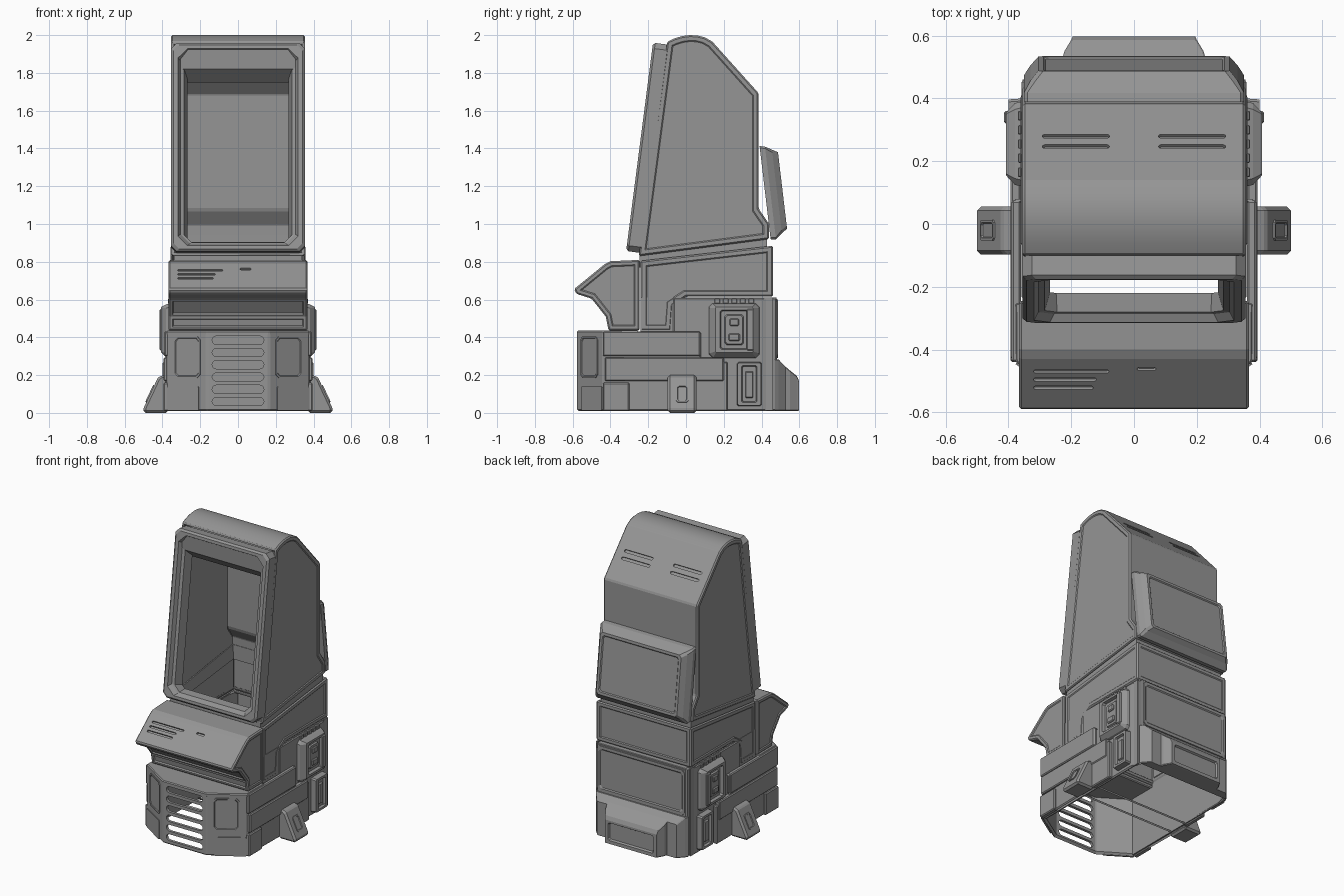
import bpy, bmesh, math
from mathutils import Vector

if "Cube" in bpy.data.objects:
    bpy.data.objects.remove(bpy.data.objects["Cube"])

gray = bpy.data.materials.new("cabinet gray")
gray.diffuse_color = (0.3, 0.3, 0.3, 1)
gray.use_nodes = True
gray.node_tree.nodes["Principled BSDF"].inputs["Base Color"].default_value = gray.diffuse_color
X, Y, Z = Vector((1, 0, 0)), Vector((0, 1, 0)), Vector((0, 0, 1))


def finish(bm, name, mirror=False, thick=0, cutter=None):
    bm.normal_update()
    me = bpy.data.meshes.new(name)
    bm.to_mesh(me)
    bm.free()
    me.materials.append(gray)
    ob = bpy.data.objects.new(name, me)
    bpy.context.collection.objects.link(ob)
    if mirror:
        ob.modifiers.new("mirror", 'MIRROR')
    if thick:
        s = ob.modifiers.new("wall", 'SOLIDIFY')
        s.thickness, s.offset = thick, -1
    if cutter:
        b = ob.modifiers.new("slots", 'BOOLEAN')
        b.object, b.solver = cutter, 'EXACT'
    return ob


def prism(pts, axis, a, b, bevel=0.008):
    """Closed prism: pts are (y, z) for axis x, (x, z) for axis y, (x, y) for axis z."""
    bm = bmesh.new()
    put = {'x': lambda p, t: (t, *p), 'y': lambda p, t: (p[0], t, p[1]),
           'z': lambda p, t: (*p, t)}[axis]
    lo = [bm.verts.new(put(p, a)) for p in pts]
    hi = [bm.verts.new(put(p, b)) for p in pts]
    bm.faces.new(lo)
    bm.faces.new(hi)
    for i in range(len(pts)):
        j = (i + 1) % len(pts)
        bm.faces.new((lo[i], lo[j], hi[j], hi[i]))
    bmesh.ops.recalc_face_normals(bm, faces=bm.faces)
    if bevel:
        sharp = [e for e in bm.edges if e.calc_face_angle(0) > math.radians(30)]
        bmesh.ops.bevel(bm, geom=sharp, offset=bevel, segments=1, affect='EDGES',
                        clamp_overlap=True)
        bm.normal_update()
    return bm


def recess(bm, rule, margin=0.02, depth=0.005):
    """Sunken panel on each large face chosen by the rule."""
    for f in [f for f in bm.faces if f.calc_area() > 0.012 and rule(f)]:
        bmesh.ops.inset_individual(bm, faces=[f], thickness=margin, use_even_offset=True)
        bmesh.ops.inset_individual(bm, faces=[f], thickness=0.006, depth=-depth,
                                   use_even_offset=True)
    bm.normal_update()


def drop(bm, rule):
    bmesh.ops.delete(bm, geom=[f for f in bm.faces if rule(f)], context='FACES')


def panel(name, o, U, V, loops, ring=False, mirror=False):
    """Stack of clipped rectangles (half width, v0, v1, clip, height) bridged together."""
    o, N, bm, rows = Vector(o), U.cross(V), bmesh.new(), []
    for w, v0, v1, c, h in loops:
        uv = [(-w + c, v0), (w - c, v0), (w, v0 + c), (w, v1 - c),
              (w - c, v1), (-w + c, v1), (-w, v1 - c), (-w, v0 + c)]
        rows.append([bm.verts.new(o + U * u + V * v + N * h) for u, v in uv])
    pairs = list(zip(rows, rows[1:]))
    if ring:
        pairs.append((rows[-1], rows[0]))
    else:
        bm.faces.new(rows[0])
        bm.faces.new(rows[-1])
    for r, s in pairs:
        for i in range(8):
            j = (i + 1) % 8
            bm.faces.new((r[i], r[j], s[j], s[i]))
    bmesh.ops.recalc_face_normals(bm, faces=bm.faces)
    return finish(bm, name, mirror)


def slots(name, items, U, V, r, h):
    """Round-ended cutters: items are (centre, half length)."""
    N, bm = U.cross(V), bmesh.new()
    for c, l in items:
        pts = []
        for side, start in ((1, -90), (-1, 90)):
            for k in range(7):
                t = math.radians(start + 30 * k)
                pts.append(Vector(c) + U * (side * (l - r) + r * math.cos(t)) + V * (r * math.sin(t)))
        lo, hi = [[bm.verts.new(p + N * s) for p in pts] for s in (-h, h)]
        bm.faces.new(lo)
        bm.faces.new(hi)
        for i in range(14):
            j = (i + 1) % 14
            bm.faces.new((lo[i], lo[j], hi[j], hi[i]))
    bmesh.ops.recalc_face_normals(bm, faces=bm.faces)
    ob = finish(bm, name)
    ob.hide_render = True
    return ob


def box(name, x, y, z, mirror=False, bevel=0.006):
    return finish(prism([(x[0], y[0]), (x[1], y[0]), (x[1], y[1]), (x[0], y[1])], 'z', *z, bevel),
                  name, mirror)


# hood: hollow shell, open at the front and below, with roof vents
up = Vector((0, -0.668, 0.744))
vents = slots("roof_vent_cutter", [((s * 0.185, y, z), 0.107) for s in (-1, 1)
              for y, z in ((0.28, 1.809), (0.247, 1.846))], -X, up, 0.009, 0.011)
bm = prism([(-0.25, 0.83), (-0.10, 1.965), (-0.06, 1.983), (-0.02, 1.995), (0.02, 2.0),
            (0.06, 1.998), (0.1, 1.988), (0.14, 1.965), (0.385, 1.692), (0.385, 1.08),
            (0.44, 1.0), (0.44, 0.92)], 'x', -0.355, 0.355)
recess(bm, lambda f: abs(f.normal.x) > 0.9)
drop(bm, lambda f: f.normal.z < -0.9 or f.normal.y < -0.9)
finish(bm, "hood", thick=0.02, cutter=vents)

# sloped screen frame and marquee
slope = Vector((0, 0.128, 0.992)).normalized()
panel("screen_frame", (0, -0.317, 0.857), X, slope, [
    (0.355, 0, 1.112, 0.03, -0.08), (0.355, 0, 1.112, 0.03, -0.012),
    (0.342, 0.012, 1.1, 0.03, 0), (0.318, 0.03, 1.08, 0.05, 0),
    (0.305, 0.042, 1.068, 0.05, -0.025), (0.285, 0.05, 1.06, 0.04, -0.03),
    (0.268, 0.06, 1.05, 0.02, -0.09)], ring=True)
finish(prism([(-0.172, 1.925), (-0.165, 1.82), (-0.09, 1.75), (-0.075, 1.75), (-0.06, 1.94)],
             'x', -0.305, 0.305, 0), "marquee")

# recessed seam between hood and waist
bm = prism([(-0.245, 0.77), (0.43, 0.84), (0.43, 0.94), (-0.245, 0.85)], 'x', -0.34, 0.34, 0)
drop(bm, lambda f: abs(f.normal.z) > 0.9)
finish(bm, "seam_collar", thick=0.015)

# waist shell with L-shaped side panels
bm = prism([(-0.24, 0.805), (0.46, 0.885), (0.46, 0.615), (0, 0.615), (-0.07, 0.57),
            (-0.08, 0.435), (-0.24, 0.435)], 'x', -0.358, 0.358)
recess(bm, lambda f: abs(f.normal.x) > 0.9 or (f.normal.y > 0.9 and f.calc_center_median().y > 0.3))
drop(bm, lambda f: abs(f.normal.x) < 0.6 and f.calc_area() > 0.01
     and f.calc_center_median().y < 0.43)
finish(bm, "waist", thick=0.018)

# control desk with slots on its sloped top and a sunken panel underneath
desk_up = Vector((0, 0.163, 0.133)).normalized()
desk = [((x, y, 0.788 + (y + 0.43) * 0.816), l) for x, y, l in
        ((-0.2, -0.47, 0.12), (-0.22, -0.496, 0.1), (-0.225, -0.522, 0.095), (0.04, -0.462, 0.03))]
cut = slots("desk_slot_cutter", desk, X, desk_up, 0.007, 0.012)
bm = prism([(-0.245, 0.81), (-0.40, 0.803), (-0.43, 0.788), (-0.593, 0.655), (-0.58, 0.63),
            (-0.50, 0.605), (-0.425, 0.51), (-0.41, 0.435), (-0.245, 0.435)], 'x', -0.367, 0.367)
recess(bm, lambda f: abs(f.normal.x) > 0.9, 0.016)
recess(bm, lambda f: f.normal.y < -0.3 and f.calc_center_median().z < 0.6, 0.012, 0.008)
finish(bm, "control_desk", cutter=cut)

# base front: hollow, chamfered nose with a slotted grille
grille = slots("grille_cutter", [((0, -0.575, 0.06 + 0.065 * i), 0.137) for i in range(6)],
               X, Z, 0.022, 0.06)
half = [(0.165, -0.577), (0.378, -0.44), (0.385, 0.08)]
bm = prism(half + [(-x, y) for x, y in reversed(half)], 'z', 0.01, 0.43)
drop(bm, lambda f: abs(f.normal.z) > 0.9 or f.normal.y > 0.9)
finish(bm, "base_front", thick=0.02, cutter=grille)
deck = half[:2] + [(0.38, -0.25)]
finish(prism(deck + [(-x, y) for x, y in reversed(deck)], 'z', 0.41, 0.435, 0.006), "base_deck")

# smooth inner wall of the hollow base
finish(prism([(-0.43, 0.012), (0.46, 0.012), (0.46, 0.61), (-0.24, 0.61), (-0.24, 0.41),
              (-0.43, 0.41)], 'x', 0.347, 0.356, 0), "base_liner", True)

# lamp panels and toe plates on the nose chamfers
along = Vector((0.213, 0.137, 0)).normalized()
panel("lamp_panel", (0.268, -0.511, 0), along, Z, [
    (0.082, 0.185, 0.405, 0.018, -0.01), (0.082, 0.185, 0.405, 0.018, 0.005),
    (0.074, 0.193, 0.397, 0.016, 0.005), (0.07, 0.197, 0.393, 0.015, 0.001)], mirror=True)
panel("toe_plate", (0.29, -0.496, 0), along, Z, [
    (0.1, 0.012, 0.14, 0.006, -0.01), (0.1, 0.012, 0.14, 0.006, 0.006)], mirror=True)

# base side bands
box("side_band_upper", (0.36, 0.39), (-0.44, 0.075), (0.30, 0.432), True)
box("side_band_middle", (0.36, 0.394), (-0.43, 0.2), (0.168, 0.294), True)
box("side_band_lower", (0.358, 0.388), (0.05, 0.22), (0.01, 0.27), True)
box("side_toe", (0.36, 0.394), (-0.44, -0.30), (0.01, 0.16), True)

# rear body shell
half = [(0.362, -0.07), (0.362, 0.40), (0.34, 0.482)]
bm = prism(half + [(-x, y) for x, y in reversed(half)], 'z', 0.01, 0.61)
drop(bm, lambda f: abs(f.normal.z) > 0.9 or f.normal.y < -0.9)
finish(bm, "rear_body", thick=0.012)
box("rear_ledge", (-0.335, 0.335), (0.44, 0.48), (0.6, 0.612), False, 0.003)

# rear panels, skirt and bumper
panel("rear_panel", (0, 0.482, 0), -X, Z, [
    (0.33, 0.29, 0.6, 0.02, -0.008), (0.33, 0.29, 0.6, 0.02, 0.006),
    (0.315, 0.31, 0.58, 0.015, 0.006), (0.308, 0.317, 0.573, 0.015, 0)])
panel("rear_skirt", (0, 0.48, 0), -X, Z, [
    (0.35, 0.01, 0.285, 0.005, -0.008), (0.337, 0.01, 0.283, 0.005, 0.01),
    (0.30, 0.01, 0.24, 0.005, 0.05)])
panel("rear_bumper", (0, 0.48, 0), -X, Z, [
    (0.24, 0.01, 0.285, 0.005, 0), (0.222, 0.01, 0.225, 0.005, 0.07),
    (0.2, 0.01, 0.195, 0.005, 0.107), (0.195, 0.012, 0.17, 0.005, 0.118),
    (0.172, 0.035, 0.155, 0.008, 0.118), (0.165, 0.042, 0.148, 0.008, 0.106)])

# hatch on the hood's back
back_up = Vector((0, -0.048, 0.405)).normalized()
panel("back_hatch", (0, 0.535, 0.975), -X, back_up, [
    (0.35, -0.045, 0.452, 0.01, -0.093), (0.35, -0.05, 0.445, 0.01, -0.065),
    (0.33, -0.02, 0.425, 0.015, -0.03), (0.305, 0.0, 0.408, 0.015, 0),
    (0.288, 0.018, 0.39, 0.012, 0), (0.282, 0.024, 0.384, 0.012, -0.006)])

# coin box, service box and vent teeth on both sides
panel("coin_box", (0.36, 0.255, 0), Y, Z, [
    (0.135, 0.29, 0.58, 0.02, 0), (0.13, 0.295, 0.575, 0.02, 0.02), (0.1, 0.32, 0.56, 0.005, 0.048),
    (0.075, 0.335, 0.545, 0.01, 0.048), (0.07, 0.34, 0.54, 0.01, 0.028),
    (0.05, 0.36, 0.52, 0.01, 0.028), (0.045, 0.365, 0.515, 0.01, 0.038)], mirror=True)
box("coin_slot_block", (0.39, 0.415), (0.32, 0.36), (0.33, 0.55), True)
box("coin_button", (0.38, 0.408), (0.23, 0.28), (0.46, 0.50), True)
box("coin_return", (0.38, 0.408), (0.225, 0.285), (0.38, 0.42), True)
panel("service_box", (0.37, 0.335, 0), Y, Z, [
    (0.065, 0.035, 0.27, 0.008, -0.012), (0.062, 0.04, 0.265, 0.008, 0.03),
    (0.04, 0.055, 0.25, 0.005, 0.03), (0.035, 0.06, 0.245, 0.005, 0.015),
    (0.02, 0.08, 0.22, 0.003, 0.015), (0.018, 0.085, 0.215, 0.003, 0.026)], mirror=True)
for i in range(5):
    box("vent_tooth", (0.358, 0.37), (0.15 + 0.045 * i, 0.18 + 0.045 * i), (0.578, 0.605), True, 0.003)

# stabiliser feet with a slotted face
finish(prism([(0.37, 0), (0.5, 0), (0.5, 0.025), (0.425, 0.185), (0.405, 0.2), (0.37, 0.2)],
             'y', -0.097, 0.055, 0.012), "foot", True)
foot_up = Vector((-0.075, 0, 0.16)).normalized()
panel("foot_slot", (0.4625, -0.02, 0.105), Y, foot_up, [
    (0.032, -0.055, 0.045, 0.008, -0.01), (0.032, -0.055, 0.045, 0.008, 0.006),
    (0.024, -0.047, 0.037, 0.006, 0.006), (0.02, -0.043, 0.033, 0.006, -0.004)], mirror=True)

# smooth only the curved roof
hood = bpy.data.objects["hood"]
hood.select_set(True)
bpy.context.view_layer.objects.active = hood
bpy.ops.object.shade_smooth_by_angle(angle=math.radians(16))
